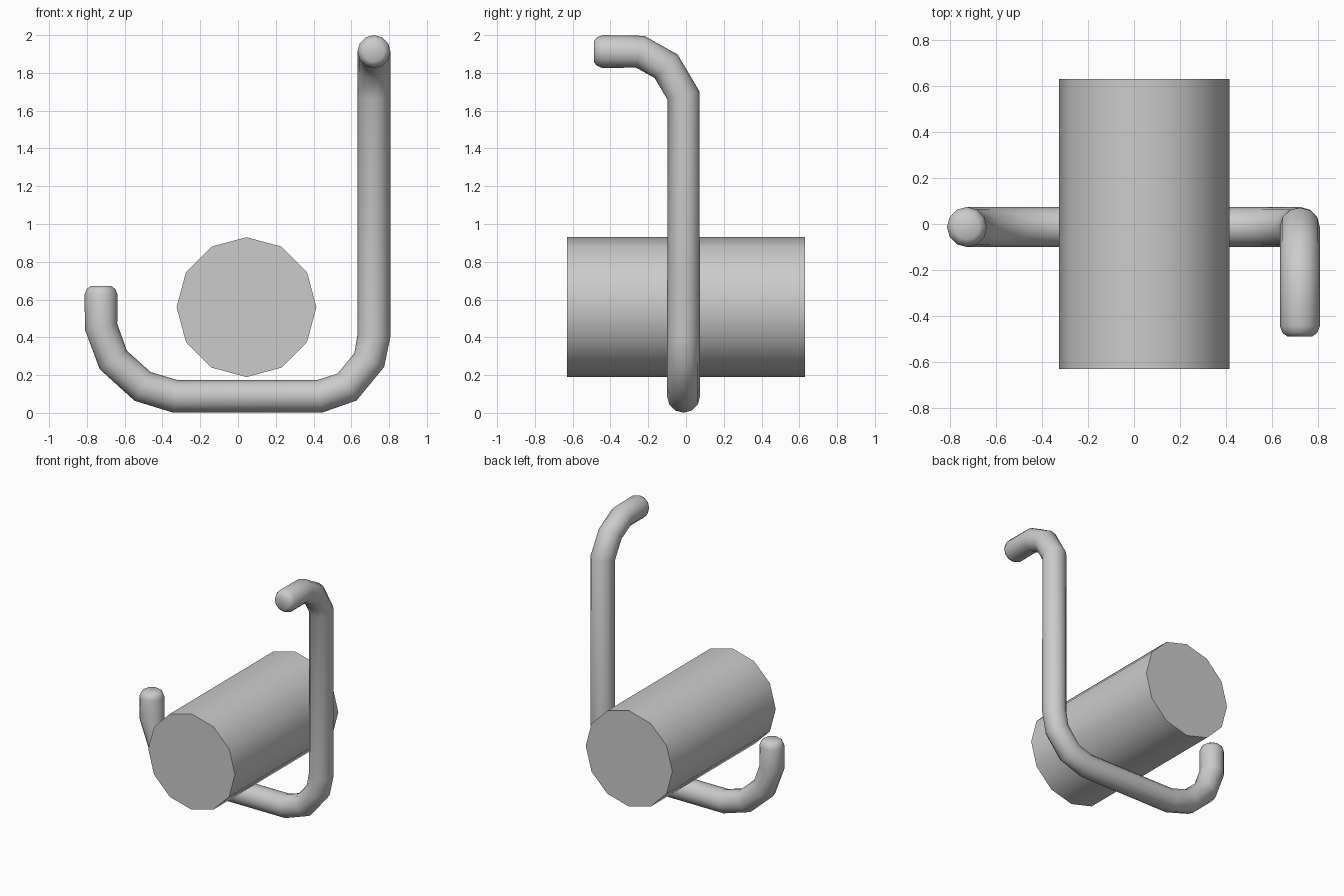
import bpy, bmesh, math
from mathutils import Vector, Matrix

old = bpy.data.objects.get("Cube")
if old:
    bpy.data.objects.remove(old, do_unlink=True)

GREY = (0.6, 0.6, 0.6, 1)
metal = bpy.data.materials.new("light_grey")
metal.use_nodes = True
metal.diffuse_color = GREY
metal.node_tree.nodes["Principled BSDF"].inputs["Base Color"].default_value = GREY


def finish(name, bm):
    """Turn a bmesh into a smooth-shaded object with sharp rims."""
    bmesh.ops.recalc_face_normals(bm, faces=bm.faces)
    mesh = bpy.data.meshes.new(name)
    bm.to_mesh(mesh)
    bm.free()
    mesh.materials.append(metal)
    obj = bpy.data.objects.new(name, mesh)
    bpy.context.collection.objects.link(obj)
    bpy.ops.object.select_all(action="DESELECT")
    obj.select_set(True)
    bpy.context.view_layer.objects.active = obj
    bpy.ops.object.shade_smooth_by_angle(angle=math.radians(50))
    return obj


def sweep(name, path, radius, sides=12):
    """Sweep a round section along a path of (point, radius factor)."""
    pts = [Vector(p) for p, _ in path]
    bm = bmesh.new()
    rings = []
    normal, previous = Vector((0, 1, 0)), None
    for i, (p, (_, factor)) in enumerate(zip(pts, path)):
        before = (p - pts[i - 1]).normalized() if i else Vector()
        after = (pts[i + 1] - p).normalized() if i + 1 < len(pts) else Vector()
        tangent = (before + after).normalized()
        if previous:
            normal = previous.rotation_difference(tangent) @ normal
        previous = tangent
        side = tangent.cross(normal)
        ring = []
        for k in range(sides):
            a = math.tau * k / sides
            offset = normal * math.cos(a) + side * math.sin(a)
            ring.append(bm.verts.new(p + offset * radius * factor))
        rings.append(ring)
    for low, high in zip(rings, rings[1:]):
        for k in range(sides):
            n = (k + 1) % sides
            bm.faces.new((low[k], low[n], high[n], high[k]))
    bm.faces.new(rings[0])
    bm.faces.new(rings[-1])
    return finish(name, bm)


# Horizontal roll with flat ends
bm = bmesh.new()
bmesh.ops.create_cone(
    bm, cap_ends=True, segments=12, radius1=0.37, radius2=0.37, depth=1.26,
    matrix=Matrix.Translation((0.045, 0, 0.56)) @ Matrix.Rotation(math.pi / 2, 4, "X")
    @ Matrix.Rotation(math.pi / 2, 4, "Z"))
finish("roll", bm)

# Bent rod: short upturned end, cradle, tall post and forward hook
Y, X = -0.013, 0.72
TIP = [(0, 0.62), (0.015, 0.86), (0.045, 1)]   # rounded end: inset, radius factor
path = [((-0.725, Y, 0.672 - d), f) for d, f in TIP]
cradle = [(-0.725, 0.457), (-0.66, 0.28), (-0.505, 0.14), (-0.33, 0.087),
          (0.43, 0.087), (0.578, 0.137), (0.695, 0.28), (X, 0.41)]
path += [((x, Y, z), 1) for x, z in cradle]
hook = [(Y, 1.68), (-0.105, 1.835), (-0.243, 1.912)]
path += [((X, y, z), 1) for y, z in hook]
path += [((X, -0.488 + d, 1.913), f) for d, f in reversed(TIP)]
sweep("bent_rod", path, 0.087)
